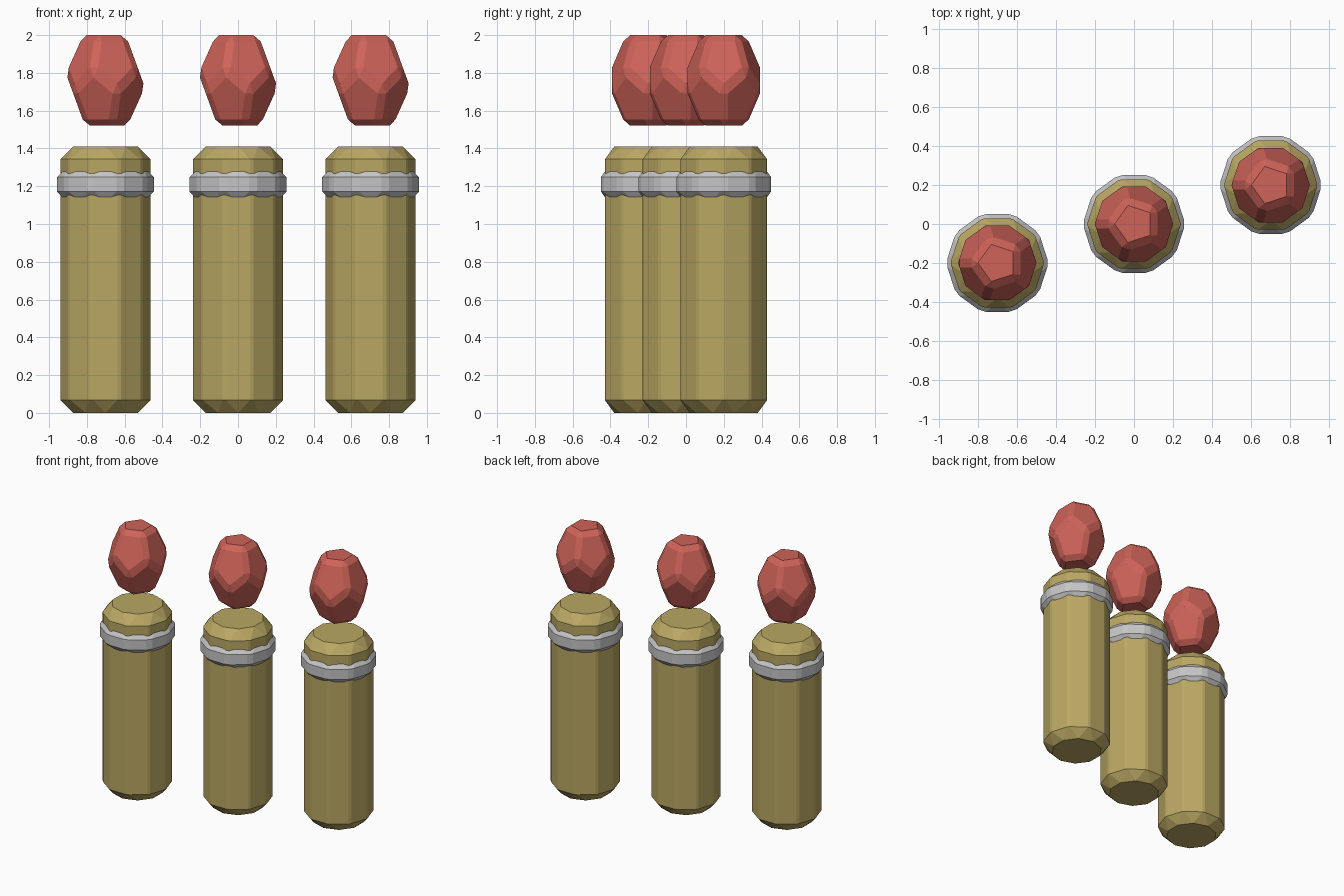
import bpy, bmesh, math
from mathutils import Vector

if "Cube" in bpy.data.objects:
    bpy.data.objects.remove(bpy.data.objects["Cube"])


def material(name, rgb):
    m = bpy.data.materials.new(name)
    m.diffuse_color = (*rgb, 1)
    m.use_nodes = True
    m.node_tree.nodes["Principled BSDF"].inputs["Base Color"].default_value = m.diffuse_color
    return m


GOLD = material("olive gold", (0.49, 0.39, 0.125))
GREY = material("light grey", (0.56, 0.56, 0.56))
RED = material("soft red", (0.62, 0.125, 0.10))


def finish(bm, name, mat, loc):
    bmesh.ops.recalc_face_normals(bm, faces=bm.faces)
    mesh = bpy.data.meshes.new(name)
    bm.to_mesh(mesh)
    bm.free()
    mesh.materials.append(mat)
    ob = bpy.data.objects.new(name, mesh)
    ob.location = loc
    bpy.context.collection.objects.link(ob)


def bevelled_prism(name, mat, loc, radius, z0, z1, bevel):
    """Ten-sided prism with corners on the y axis and every edge chamfered."""
    bm = bmesh.new()
    rings = [[bm.verts.new((radius * math.sin(i * math.pi / 5),
                            radius * math.cos(i * math.pi / 5), z))
              for i in range(10)] for z in (z0, z1)]
    bm.faces.new(rings[0])
    bm.faces.new(rings[1])
    for i in range(10):
        j = (i + 1) % 10
        bm.faces.new((rings[0][i], rings[0][j], rings[1][j], rings[1][i]))
    bmesh.ops.recalc_face_normals(bm, faces=bm.faces)
    bmesh.ops.bevel(bm, geom=bm.edges[:], offset=bevel, offset_type='OFFSET',
                    segments=1, profile=0.5, affect='EDGES', clamp_overlap=True)
    finish(bm, name, mat, loc)


def faceted_flame(name, mat, loc, d=0.175, rho=0.1, stretch=1.37):
    """Twelve pentagons at distance d, hulled into a chamfered dodecahedron."""
    pts = []
    tilt = math.atan(2)
    dirs = [(0, 0)] + [(tilt, k * math.tau / 5) for k in range(5)]
    for theta, phi in dirs:
        n = Vector((math.sin(theta) * math.cos(phi),
                    math.sin(theta) * math.sin(phi), math.cos(theta)))
        u = Vector((math.cos(theta) * math.cos(phi),
                    math.cos(theta) * math.sin(phi), -math.sin(theta)))
        v = n.cross(u)
        # the top pentagon points to -x, the side ones point down
        start = math.pi if theta == 0 else 0
        for k in range(5):
            a = start + k * math.tau / 5
            p = n * d + (u * math.cos(a) + v * math.sin(a)) * rho
            pts += [p, -p]
    bm = bmesh.new()
    for p in pts:
        bm.verts.new((p.x, p.y, p.z * stretch))
    bmesh.ops.convex_hull(bm, input=bm.verts[:])
    bmesh.ops.dissolve_limit(bm, angle_limit=0.01, verts=bm.verts[:], edges=bm.edges[:])
    finish(bm, name, mat, loc)


# three candles in a diagonal row
for label, x, y in (("left", -0.702, -0.2), ("middle", 0, 0), ("right", 0.702, 0.2)):
    bevelled_prism(label + "_candle_body", GOLD, (x, y, 0), 0.25, 0, 1.41, 0.067)
    bevelled_prism(label + "_candle_band", GREY, (x, y, 0), 0.27, 1.11, 1.31, 0.062)
    faceted_flame(label + "_flame", RED, (x, y, 1.76))
